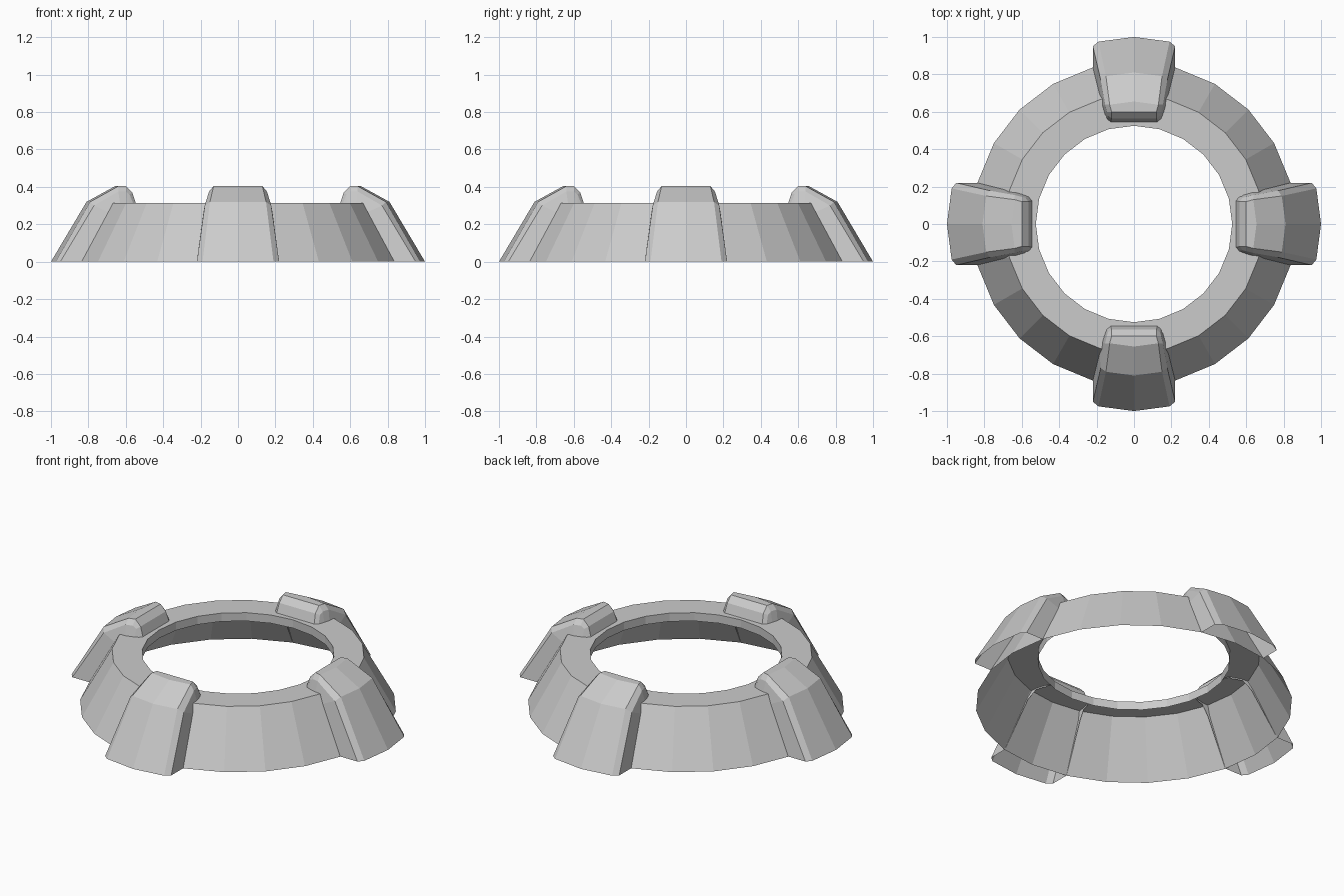
import bpy, math
from mathutils import Matrix, Vector

if "Cube" in bpy.data.objects:
    bpy.data.objects.remove(bpy.data.objects["Cube"])


def make_object(name, verts, faces):
    mesh = bpy.data.meshes.new(name)
    mesh.from_pydata(verts, [], faces)
    mesh.update()
    obj = bpy.data.objects.new(name, mesh)
    bpy.context.collection.objects.link(obj)
    return obj


# Ring: sloped wall, flat top and short inner lip, open underneath
SIDES = 24
ring_profile = [(0.865, 0), (0.69, 0.315), (0.525, 0.315), (0.525, 0.265)]
n = len(ring_profile)
verts, faces = [], []
for i in range(SIDES):
    a = 2 * math.pi * i / SIDES
    verts += [(r * math.cos(a), r * math.sin(a), z) for r, z in ring_profile]
    k = (i + 1) % SIDES
    faces += [(i * n + j, k * n + j, k * n + j + 1, i * n + j + 1)
              for j in range(n - 1)]
make_object("ring_body", verts, faces)

# Clamp stations from the foot to the inner end.
# Each holds face, chamfer and base as (half width, radius, height).
stations = [
    ((0.19, 1.0, 0), (0.22, 0.95, 0), (0.22, 0.835, 0)),
    ((0.15, 0.81, 0.32), (0.178, 0.77, 0.30), (0.185, 0.68, 0.26)),
    ((0.13, 0.655, 0.405), (0.155, 0.64, 0.375), (0.17, 0.63, 0.305)),
    ((0.12, 0.60, 0.405), (0.145, 0.60, 0.375), (0.16, 0.595, 0.305)),
    ((0.12, 0.565, 0.37), (0.14, 0.58, 0.36), (0.155, 0.58, 0.305)),
    ((0.125, 0.545, 0.31), (0.145, 0.56, 0.31), (0.15, 0.575, 0.305)),
]
BOW = math.tan(math.radians(7.5))
verts, faces = [], []
for s, (face, chamfer, base) in enumerate(stations):
    w, r, z = face
    edge = (w, r - w * BOW if s < 3 else r, z)
    half = [base, chamfer, edge]
    verts += half + [(0, r, z)] + [(-x, y, h) for x, y, h in reversed(half)]
for s in range(len(stations) - 1):
    for j in range(6):
        a = s * 7 + j
        faces.append((a, a + 1, a + 8, a + 7))

# Four clamps spaced evenly around the ring
for i, side in enumerate(("back", "left", "front", "right")):
    turn = Matrix.Rotation(i * math.pi / 2, 3, 'Z')
    make_object(side + "_clamp", [turn @ Vector(v) for v in verts], faces)
